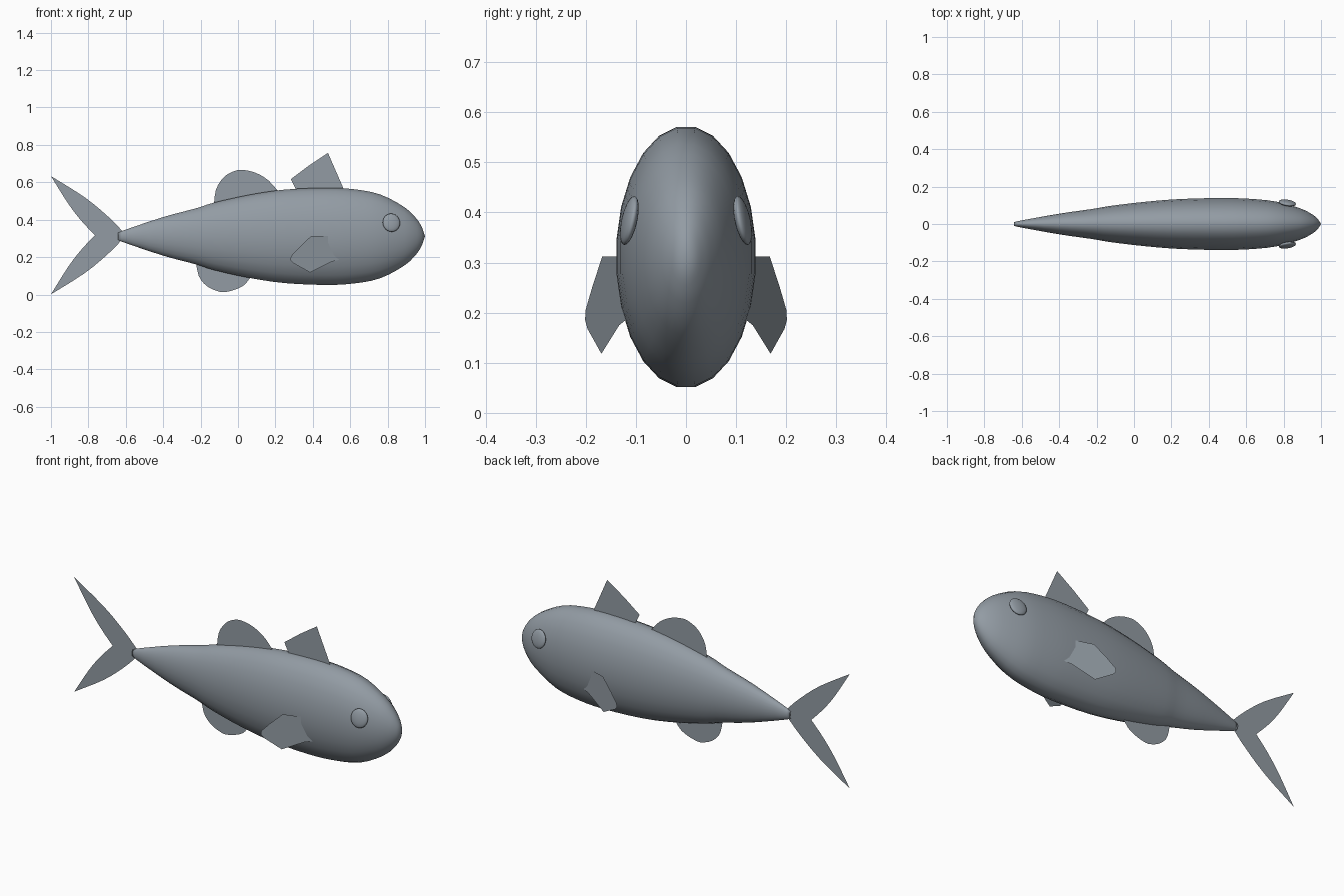
import bpy, bmesh, math
from mathutils import Vector

cube = bpy.data.objects.get("Cube")
if cube:
    bpy.data.objects.remove(cube, do_unlink=True)

mat = bpy.data.materials.new("blue grey")
mat.use_nodes = True
colour = (0.29, 0.33, 0.37, 1)
mat.diffuse_color = colour
mat.node_tree.nodes["Principled BSDF"].inputs["Base Color"].default_value = colour

AXIS = 0.311       # height of the body centreline
FLAT = 0.535       # body width relative to its height
SIDES = 24


def finish(name, bm):
    mesh = bpy.data.meshes.new(name)
    bm.to_mesh(mesh)
    bm.free()
    mesh.materials.append(mat)
    obj = bpy.data.objects.new(name, mesh)
    bpy.context.collection.objects.link(obj)
    return obj


def spline(points, steps=3):
    """Smooth curve through the points."""
    p = [Vector(q) for q in points]
    p = [p[0]] + p + [p[-1]]
    out = []
    for a, b, c, d in zip(p, p[1:], p[2:], p[3:]):
        for i in range(steps):
            t = i / steps
            out.append(0.5 * (2 * b + (c - a) * t + (2 * a - 5 * b + 4 * c - d) * t * t
                              + (3 * b - a - 3 * c + d) * t ** 3))
    return out + [p[-1]]


def fin(name, outline, place=lambda x, z: (x, 0, z)):
    """Thin flat sheet from an x, z outline."""
    bm = bmesh.new()
    face = bm.faces.new([bm.verts.new(place(*q)) for q in outline])
    bmesh.ops.triangulate(bm, faces=[face])
    return finish(name, bm)


def smooth(obj):
    for poly in obj.data.polygons:
        poly.use_smooth = True


# Body: a lofted, narrow oval
profile = spline([(-0.635, 0.015), (-0.62, 0.029), (-0.4, 0.104), (-0.225, 0.151),
                  (-0.128, 0.182), (0.06, 0.224), (0.25, 0.252), (0.47, 0.262),
                  (0.62, 0.254), (0.76, 0.226), (0.89, 0.157), (0.957, 0.092), (0.985, 0.045)])
bm = bmesh.new()
rings = []
for x, r in profile:
    angles = [2 * math.pi * (i + 0.5) / SIDES for i in range(SIDES)]
    rings.append([bm.verts.new((x, r * FLAT * math.sin(a), AXIS + r * math.cos(a))) for a in angles])
for one, two in zip(rings, rings[1:]):
    for i in range(SIDES):
        j = (i + 1) % SIDES
        bm.faces.new((one[i], one[j], two[j], two[i]))
for ring, x in ((rings[0], -0.638), (rings[-1], 1.0)):
    tip = bm.verts.new((x, 0, AXIS))
    for i in range(SIDES):
        bm.faces.new((ring[i], ring[(i + 1) % SIDES], tip))
bmesh.ops.recalc_face_normals(bm, faces=bm.faces)
smooth(finish("body", bm))

# Fins along the midline
fin("front_dorsal_fin", [(0.33, 0.52), (0.283, 0.617), (0.38, 0.69), (0.481, 0.757), (0.58, 0.53)])
fin("rear_dorsal_fin", spline([(-0.13, 0.46), (-0.118, 0.56), (-0.075, 0.628), (-0.02, 0.66),
                               (0.027, 0.666), (0.096, 0.65), (0.166, 0.607), (0.24, 0.52)]))
fin("anal_fin", spline([(-0.23, 0.21), (-0.21, 0.1), (-0.166, 0.045), (-0.11, 0.018),
                        (-0.07, 0.013), (-0.005, 0.03), (0.043, 0.06), (0.09, 0.13)]))

# Forked tail, its lower half mirrored from the upper
MID = 0.317
outer = spline([(-0.6, 0), (-0.62, 0.024), (-0.695, 0.1), (-0.82, 0.203), (-1, 0.316)])
inner = spline([(-1, 0.316), (-0.91, 0.172), (-0.84, 0.08), (-0.765, 0)])
half = [(x, z) for x, z in outer + inner[1:]]
for side, name in ((1, "upper_tail_fin"), (-1, "lower_tail_fin")):
    fin(name, [(x, MID + side * z) for x, z in half])

# Side fins and eyes
paddle = [(0.54, 0.185), (0.5, 0.312), (0.39, 0.312), (0.325, 0.25), (0.283, 0.205),
          (0.28, 0.185), (0.295, 0.168), (0.385, 0.118), (0.5, 0.175)]
for side, word in ((1, "left"), (-1, "right")):
    # Pectoral fins flare outward toward the tail
    if side == -1:
        outline = paddle[::-1]
    else:
        outline = paddle
    fin(word + "_pectoral_fin", outline,
        lambda x, z: (x, side * (0.202 - 0.31 * (x - 0.278)), z))

    # Lens-shaped eye lying on the body surface
    bm = bmesh.new()
    bmesh.ops.create_uvsphere(bm, u_segments=24, v_segments=12, radius=1)
    bmesh.ops.scale(bm, vec=(0.047, 0.05, 0.014), verts=bm.verts)
    turn = Vector((0.16, side, 0.22)).to_track_quat("Z", "Y").to_matrix()
    bmesh.ops.rotate(bm, cent=(0, 0, 0), matrix=turn, verts=bm.verts)
    bmesh.ops.translate(bm, vec=(0.82, side * 0.113, 0.384), verts=bm.verts)
    smooth(finish(word + "_eye", bm))
